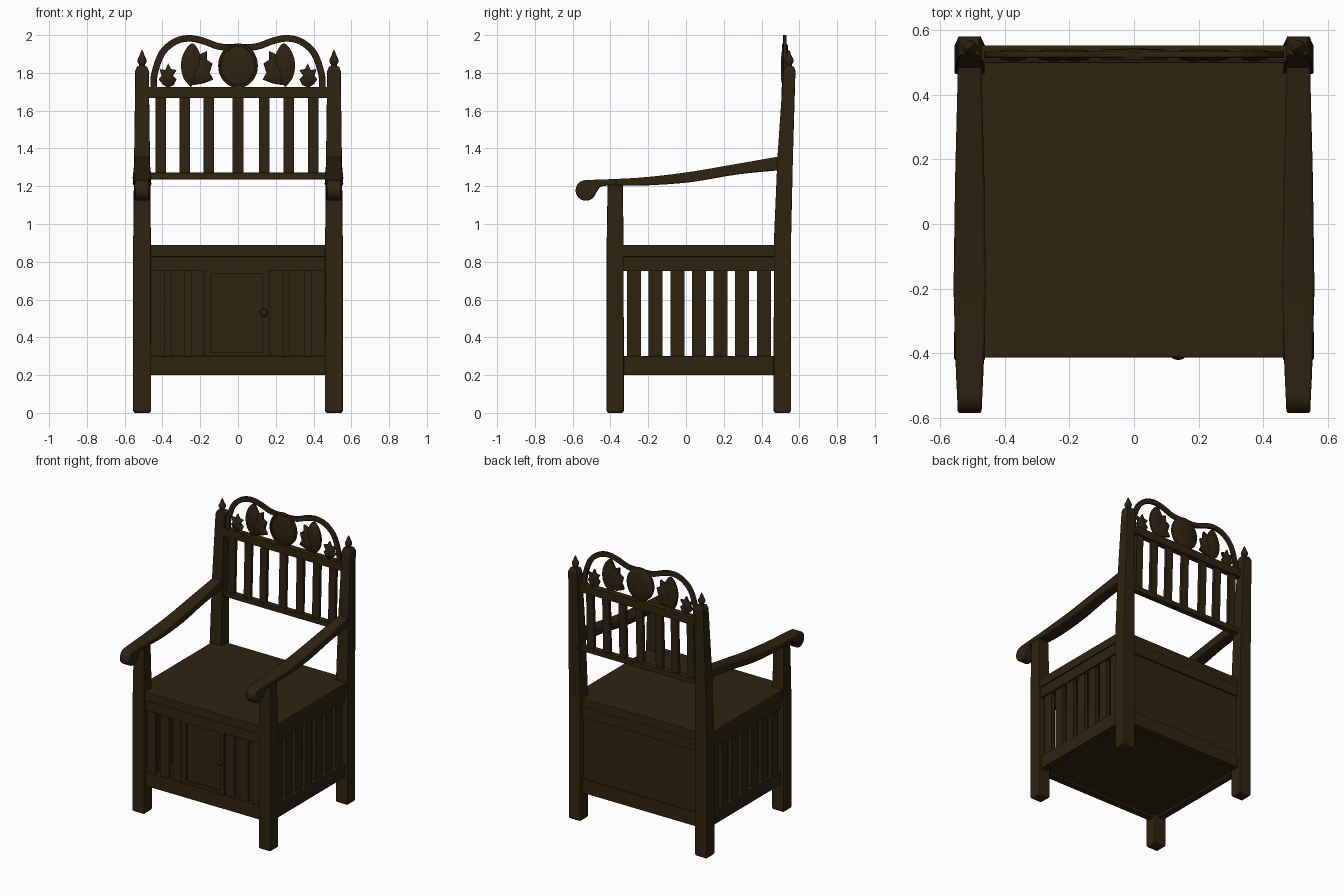
import bpy, math

if "Cube" in bpy.data.objects:
    bpy.data.objects.remove(bpy.data.objects["Cube"])

wood = bpy.data.materials.new("dark brown wood")
wood.diffuse_color = (0.028, 0.017, 0.0052, 1)
wood.use_nodes = True
wood.node_tree.nodes["Principled BSDF"].inputs["Base Color"].default_value = wood.diffuse_color


def loft(name, rings, bevel=0.0, smooth=False):
    """Skin equal-length rings of points and cap both ends."""
    n = len(rings[0])
    verts = [p for r in rings for p in r]
    faces = [tuple(range(n))[::-1], tuple(range(len(verts) - n, len(verts)))]
    for k in range(len(rings) - 1):
        for i in range(n):
            j = (i + 1) % n
            faces.append((k*n + i, k*n + j, k*n + n + j, k*n + n + i))
    me = bpy.data.meshes.new(name)
    me.from_pydata(verts, [], faces)
    me.materials.append(wood)
    ob = bpy.data.objects.new(name, me)
    bpy.context.collection.objects.link(ob)
    bpy.ops.object.select_all(action='DESELECT')
    bpy.context.view_layer.objects.active = ob
    ob.select_set(True)
    # consistent outward normals
    bpy.ops.object.mode_set(mode='EDIT')
    bpy.ops.mesh.select_all(action='SELECT')
    bpy.ops.mesh.normals_make_consistent(inside=False)
    bpy.ops.object.mode_set(mode='OBJECT')
    if bevel:
        m = ob.modifiers.new("soft edges", 'BEVEL')
        m.width, m.segments, m.angle_limit = bevel, 2, math.radians(40)
    if smooth:
        bpy.ops.object.shade_smooth_by_angle(angle=math.radians(40))
    return ob


def rect(x0, x1, y0, y1, z):
    return [(x0, y0, z), (x1, y0, z), (x1, y1, z), (x0, y1, z)]


def box(name, x0, x1, y0, y1, z0, z1, bevel=0.0):
    return loft(name, [rect(x0, x1, y0, y1, z0), rect(x0, x1, y0, y1, z1)], bevel)


def lathe(name, cx, cy, prof, n=16):
    return loft(name, [[(cx + r*math.cos(2*math.pi*i/n), cy + r*math.sin(2*math.pi*i/n), z)
                        for i in range(n)] for r, z in prof], smooth=True)


def spline(pts, steps=6):
    """Catmull-Rom curve through 2D points."""
    out = []
    q = [pts[0]] + pts + [pts[-1]]
    for a, b, c, d in zip(q, q[1:], q[2:], q[3:]):
        for s in range(steps):
            t = s / steps
            out.append(tuple(0.5*(2*b[k] + (c[k]-a[k])*t + (2*a[k]-5*b[k]+4*c[k]-d[k])*t*t
                                  + (3*b[k]-a[k]-3*c[k]+d[k])*t**3) for k in (0, 1)))
    return out + [pts[-1]]


def disc(name, cx, cz, rx, rz, prof, n=32):
    """Oval turned about the y axis; prof lists (scale, y)."""
    return loft(name, [[(cx + s*rx*math.cos(2*math.pi*i/n), y, cz + s*rz*math.sin(2*math.pi*i/n))
                        for i in range(n)] for s, y in prof], smooth=True)


def leaf(name, outline, sx):
    cx = sum(p[0] for p in outline) / len(outline)
    cz = sum(p[1] for p in outline) / len(outline)
    loft(name, [[(sx*(cx + (x-cx)*s), y, cz + (z-cz)*s) for x, z in outline]
                for s, y in ((0.25, 0.503), (0.8, 0.509), (1, 0.518), (1, 0.532), (0.5, 0.54))],
         smooth=True)


# arm side outline: top edge, scroll, underside
top = spline([(0.49, 1.357), (0.25, 1.315), (0.0, 1.273), (-0.25, 1.245), (-0.52, 1.233)], 4)
scroll = [(-0.53 + 0.055*math.cos(a), 1.178 + 0.055*math.sin(a))
          for a in (math.radians(105 + i*20) for i in range(13))]
under = spline([(-0.455, 1.197), (-0.40, 1.204), (-0.22, 1.204), (0.02, 1.221),
                (0.27, 1.262), (0.49, 1.284)], 4)
arm_side = top + scroll + under


def arm_half(y):
    pts = [(-0.6, 0.036), (-0.42, 0.044), (-0.2, 0.05), (0.15, 0.045), (0.5, 0.036)]
    for (a, u), (b, v) in zip(pts, pts[1:]):
        if y <= b:
            return u + (v-u)*(y-a)/(b-a)
    return 0.036


big_leaf = spline([(0.25, 1.725), (0.29, 1.775), (0.302, 1.85), (0.28, 1.92), (0.24, 1.957),
                   (0.205, 1.91), (0.192, 1.85), (0.215, 1.78), (0.245, 1.725)], 3)
side_leaf = [(0.235, 1.735), (0.25, 1.80), (0.215, 1.85), (0.20, 1.90), (0.165, 1.915),
             (0.165, 1.87), (0.135, 1.85), (0.15, 1.80), (0.13, 1.765), (0.18, 1.745)]
small_leaf = [(0.375, 1.722), (0.34, 1.735), (0.325, 1.765), (0.345, 1.785), (0.325, 1.815),
              (0.355, 1.82), (0.37, 1.85), (0.385, 1.815), (0.415, 1.82), (0.405, 1.785),
              (0.42, 1.765), (0.40, 1.74)]

for sx, side in ((-1, "left"), (1, "right")):
    c = 0.508 * sx
    # legs, the back ones leaning and tapering above the seat
    loft("front_leg_" + side, [rect(c-h, c+h, -0.375-d, -0.375+d, z) for h, d, z in
         ((0.042, 0.04, 0), (0.048, 0.046, 0.012), (0.047, 0.045, 0.9), (0.041, 0.04, 1.215))], 0.005)
    loft("back_leg_" + side, [rect(c-h, c+h, y0, y1, z) for h, y0, y1, z in
         ((0.042, 0.47, 0.55, 0), (0.047, 0.464, 0.556, 0.012), (0.047, 0.465, 0.556, 0.9),
          (0.042, 0.484, 0.566, 1.35), (0.036, 0.514, 0.579, 1.79),
          (0.036, 0.516, 0.58, 1.81), (0.026, 0.522, 0.57, 1.835))], 0.004)
    lathe("finial_" + side, c, 0.545, [(0.022, 1.825), (0.015, 1.843), (0.024, 1.858),
          (0.024, 1.87), (0.015, 1.888), (0.008, 1.908), (0.001, 1.921)])
    # armrest
    loft("armrest_" + side, [[(c + k*arm_half(y), y, z) for y, z in arm_side] for k in (-1, 1)],
         0.008, True)
    # side rails and slats
    xa, xb = sorted((0.485*sx, 0.535*sx))
    box("side_lower_rail_" + side, xa, xb, -0.34, 0.475, 0.20, 0.30, 0.003)
    box("side_upper_rail_" + side, xa, xb, -0.34, 0.475, 0.75, 0.828, 0.003)
    for i in range(7):
        y = -0.275 + i*0.1145
        box("side_slat_" + side, *sorted((0.497*sx, 0.522*sx)), y-0.037, y+0.037, 0.29, 0.76)
    # crest leaves
    leaf("crest_big_leaf_" + side, big_leaf[:-1], sx)
    leaf("crest_side_leaf_" + side, side_leaf, sx)
    leaf("crest_small_leaf_" + side, small_leaf, sx)
    # seat edge between the legs
    box("seat_side_" + side, *sorted((0.45*sx, 0.545*sx)), -0.335, 0.47, 0.826, 0.89, 0.004)

# seat lid
box("seat_lid", -0.462, 0.462, -0.413, 0.53, 0.826, 0.89, 0.004)
# front and back rails, back panel, floor
for name, y0, y1 in (("front", -0.40, -0.35), ("back", 0.485, 0.53)):
    box(name + "_lower_rail", -0.47, 0.47, y0, y1, 0.20, 0.30, 0.003)
    box(name + "_upper_rail", -0.47, 0.47, y0, y1, 0.75, 0.828, 0.003)
box("back_panel", -0.47, 0.47, 0.495, 0.518, 0.29, 0.76)
box("floor_panel", -0.495, 0.495, -0.36, 0.495, 0.215, 0.235)
# front slats
for x0, x1 in ((-0.462, -0.39), (-0.355, -0.28), (-0.25, -0.185),
               (0.172, 0.24), (0.272, 0.355), (0.388, 0.462)):
    box("front_slat", x0, x1, -0.39, -0.362, 0.29, 0.76)
# door with framed recessed panel and knob
box("door_panel", -0.15, 0.14, -0.378, -0.362, 0.31, 0.75)
box("door_left_stile", -0.18, -0.143, -0.393, -0.36, 0.30, 0.752)
box("door_right_stile", 0.13, 0.162, -0.393, -0.36, 0.30, 0.752)
box("door_lower_rail", -0.143, 0.13, -0.393, -0.36, 0.30, 0.322)
box("door_upper_rail", -0.143, 0.13, -0.393, -0.36, 0.738, 0.752)
disc("door_knob", 0.137, 0.53, 0.022, 0.022, [(0.4, -0.385), (0.4, -0.398), (0.95, -0.403),
     (1, -0.409), (0.75, -0.417), (0.2, -0.42)], 16)


def lean(z):
    return 0.515 + (z - 1.25)*0.03


# backrest rails and slats
box("backrest_lower_rail", -0.475, 0.475, 0.498, 0.54, 1.235, 1.272, 0.003)
box("backrest_upper_rail", -0.48, 0.48, 0.505, 0.552, 1.667, 1.725, 0.003)
for x in (-0.41, -0.281, -0.155, 0.0, 0.138, 0.269, 0.398):
    loft("backrest_slat", [rect(x-0.028, x+0.028, lean(z)-0.01, lean(z)+0.012, z)
                           for z in (1.26, 1.68)])
# scrolled crest band
half = [(-0.446, 1.72), (-0.443, 1.79), (-0.405, 1.90), (-0.34, 1.962), (-0.265, 1.983),
        (-0.19, 1.971), (-0.11, 1.942), (-0.05, 1.935)]
path = spline(half + [(0, 1.937)] + [(-x, z) for x, z in reversed(half)], 5)
rings = []
for i, (x, z) in enumerate(path):
    a, b = path[max(i-1, 0)], path[min(i+1, len(path)-1)]
    dx, dz = b[0]-a[0], b[1]-a[1]
    m = math.hypot(dx, dz)
    nx, nz = -dz/m*0.0175, dx/m*0.0175
    rings.append([(x-nx, 0.514, z-nz), (x+nx, 0.514, z+nz), (x+nx, 0.533, z+nz), (x-nx, 0.533, z-nz)])
loft("crest_band", rings, 0.003, True)
# oval medallion with raised rim
disc("crest_medallion", 0, 1.838, 0.105, 0.118, [(0.3, 0.508), (0.7, 0.511), (0.86, 0.516),
     (0.88, 0.508), (0.97, 0.508), (1, 0.514), (1, 0.532), (0.9, 0.54), (0.3, 0.542)], 40)
